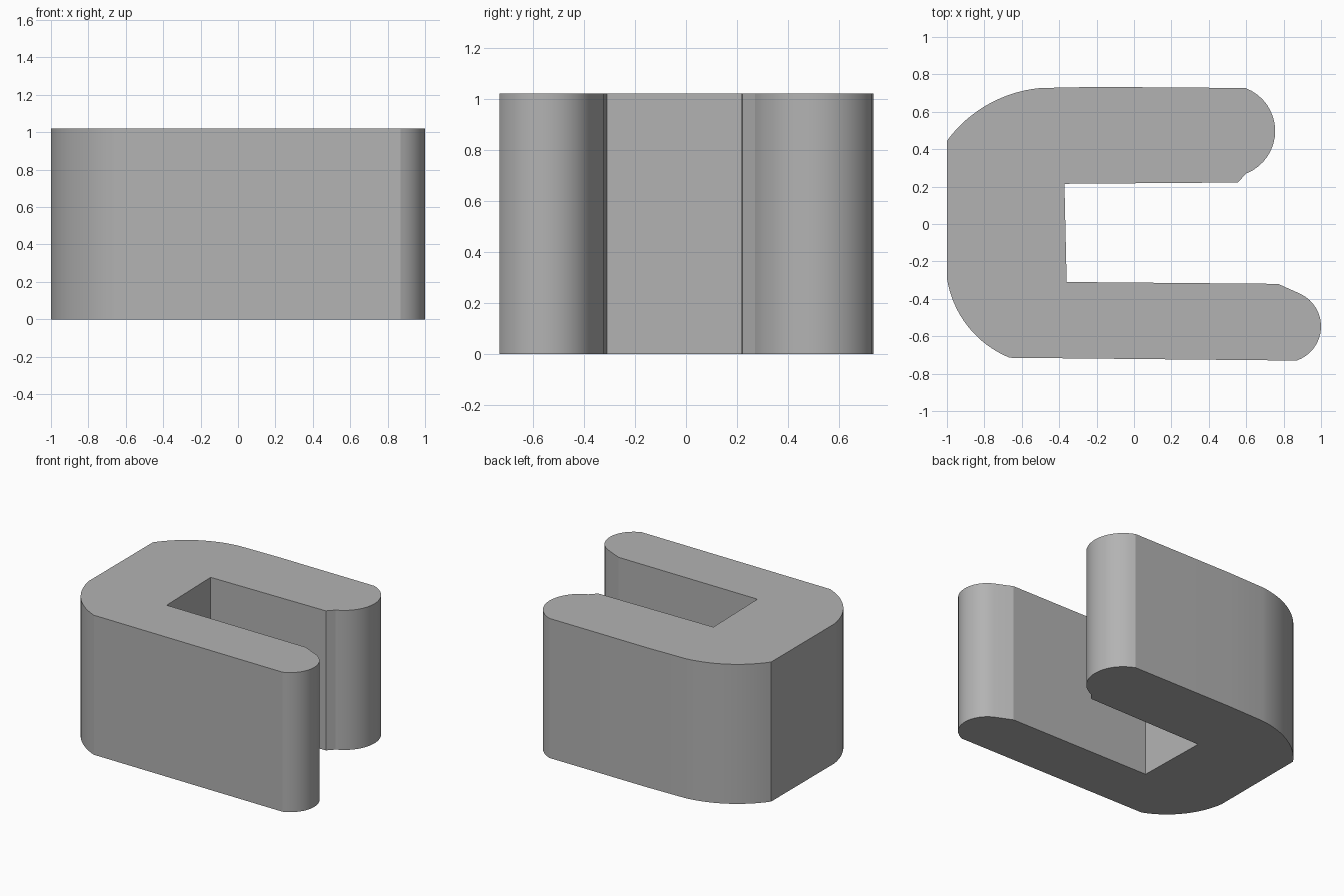
import bpy
import bmesh
import math
from mathutils import Vector
from mathutils.geometry import intersect_line_line

cube = bpy.data.objects.get("Cube")
if cube:
    bpy.data.objects.remove(cube, do_unlink=True)

HEIGHT = 1.02


def arc(a, m, b, steps=16):
    """Points on the circle from a through m to b."""
    a, m, b = (Vector((*p, 0)) for p in (a, m, b))
    up = Vector((0, 0, 1))
    p, q = (a + m) / 2, (m + b) / 2
    c = intersect_line_line(p, p + up.cross(m - a), q, q + up.cross(b - m))[0]
    start = math.atan2(a.y - c.y, a.x - c.x)
    end = math.atan2(b.y - c.y, b.x - c.x)
    sweep = (end - start) % math.tau
    r = (a - c).length
    return [(c.x + r * math.cos(start + sweep * i / steps),
             c.y + r * math.sin(start + sweep * i / steps)) for i in range(steps + 1)]


# Outline, counter-clockwise from the front left corner
outline = arc((-1, -0.29), (-0.89, -0.545), (-0.665, -0.715))
outline += arc((0.87, -0.73), (1, -0.55), (0.893, -0.375))      # long arm tip
outline += [(0.77, -0.32), (-0.36, -0.31), (-0.372, 0.215), (0.555, 0.222)]  # slot
outline += arc((0.6, 0.27), (0.755, 0.5), (0.595, 0.727))       # short arm tip
outline += [(-0.2, 0.733)]
outline += arc((-0.5, 0.727), (-0.785, 0.637), (-1, 0.445))     # back corner

# Extrude the outline into the solid body
bm = bmesh.new()
base = bm.faces.new([bm.verts.new((x, y, 0)) for x, y in outline])
top = bmesh.ops.extrude_face_region(bm, geom=[base], use_keep_orig=True)["geom"]
bmesh.ops.translate(bm, vec=(0, 0, HEIGHT),
                    verts=[v for v in top if isinstance(v, bmesh.types.BMVert)])
bmesh.ops.recalc_face_normals(bm, faces=bm.faces)
mesh = bpy.data.meshes.new("channel_body")
bm.to_mesh(mesh)
bm.free()
body = bpy.data.objects.new("channel_body", mesh)
bpy.context.collection.objects.link(body)

# Plain grey
grey = bpy.data.materials.new("plain_grey")
grey.use_nodes = True
colour = (0.45, 0.45, 0.45, 1)
grey.diffuse_color = colour
grey.node_tree.nodes["Principled BSDF"].inputs["Base Color"].default_value = colour
mesh.materials.append(grey)

# Smooth the arcs, keep the corners sharp
bpy.ops.object.select_all(action="DESELECT")
body.select_set(True)
bpy.context.view_layer.objects.active = body
bpy.ops.object.shade_smooth_by_angle(angle=math.radians(20))
